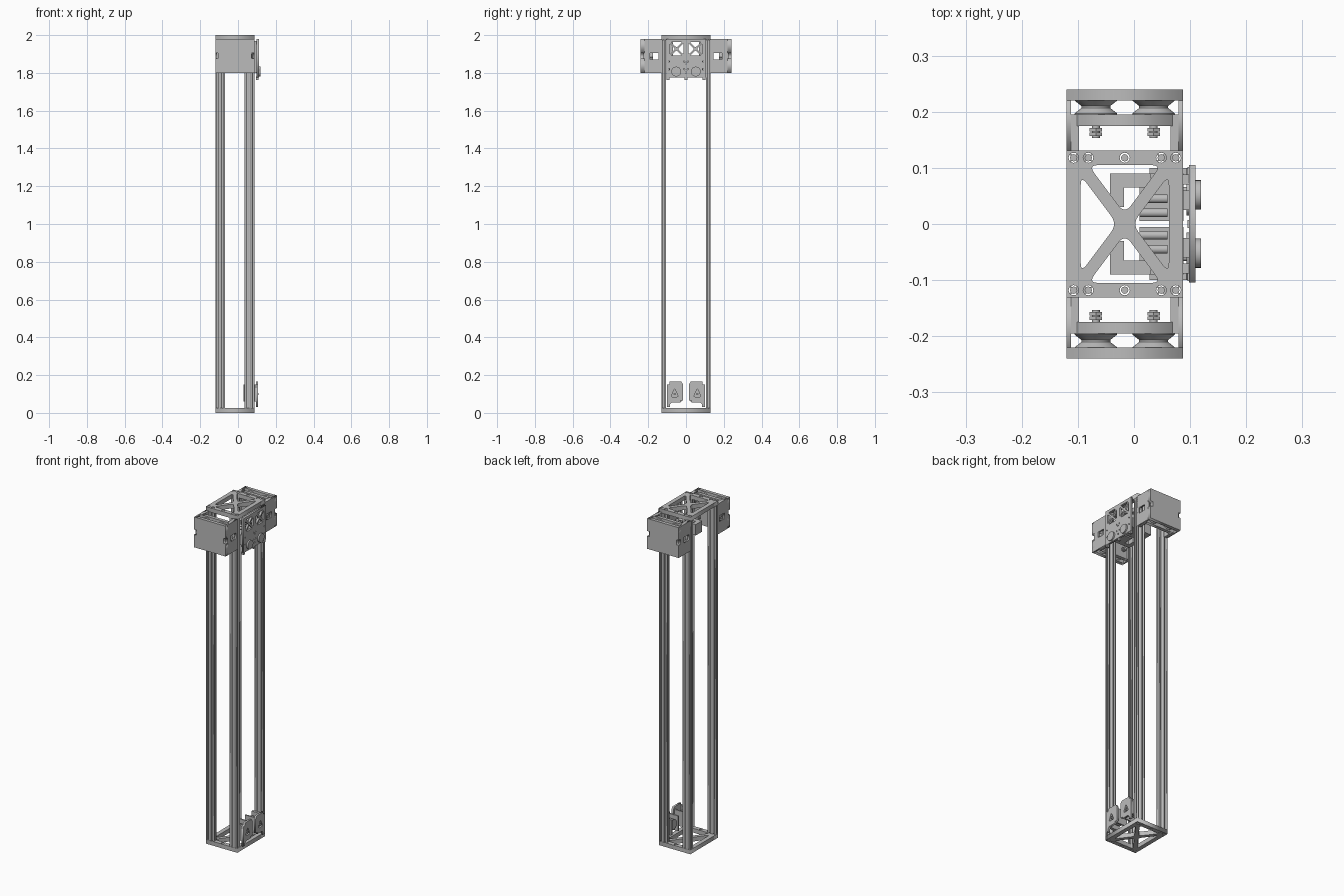
import bpy, bmesh, math
from mathutils import Vector, Matrix

cube = bpy.data.objects.get("Cube")
if cube:
    bpy.data.objects.remove(cube, do_unlink=True)

GREY = (0.5, 0.5, 0.5, 1)
grey = bpy.data.materials.new("satin_grey")
grey.use_nodes = True
grey.diffuse_color = GREY
grey.node_tree.nodes["Principled BSDF"].inputs["Base Color"].default_value = GREY

# Local (u, v, thickness) axes for plates facing each direction
FACING = {
    "z": Matrix.Identity(4),
    "x": Matrix(((0, 0, 1, 0), (1, 0, 0, 0), (0, 1, 0, 0), (0, 0, 0, 1))),
    "y": Matrix(((1, 0, 0, 0), (0, 0, -1, 0), (0, 1, 0, 0), (0, 0, 0, 1))),
}
MID_X = -0.0165          # centre of the tower
HALF_X, HALF_Y = 0.1035, 0.131
FOOT, HEAD = 0.025, 1.975


def add(name, mesh):
    mesh.materials.clear()
    mesh.materials.append(grey)
    ob = bpy.data.objects.new(name, mesh)
    bpy.context.collection.objects.link(ob)
    return ob


def box(name, x, y, z):
    bm = bmesh.new()
    bmesh.ops.create_cube(bm, size=1)
    for v in bm.verts:
        v.co = [(a + b) / 2 + c * abs(b - a) for (a, b), c in zip((x, y, z), v.co)]
    mesh = bpy.data.meshes.new(name)
    bm.to_mesh(mesh)
    bm.free()
    return add(name, mesh)


def rod(name, center, radius, length, axis, sides=20):
    bm = bmesh.new()
    bmesh.ops.create_cone(bm, cap_ends=True, segments=sides, radius1=radius,
                          radius2=radius, depth=length)
    bm.transform(Matrix.Translation(center) @ FACING[axis])
    for f in bm.faces:
        f.smooth = sides > 8 and len(f.verts) == 4
    mesh = bpy.data.meshes.new(name)
    bm.to_mesh(mesh)
    bm.free()
    return add(name, mesh)


def plate(name, outline, holes, lo, hi, axis):
    """Flat plate with holes, extruded between lo and hi along an axis."""
    curve = bpy.data.curves.new(name, "CURVE")
    curve.dimensions, curve.fill_mode = "2D", "BOTH"
    curve.extrude = (hi - lo) / 2
    for loop in [outline] + holes:
        spline = curve.splines.new("POLY")
        spline.points.add(len(loop) - 1)
        for p, (u, v) in zip(spline.points, loop):
            p.co = (u, v, 0, 1)
        spline.use_cyclic_u = True
    temp = bpy.data.objects.new("temp", curve)
    bpy.context.collection.objects.link(temp)
    bpy.context.view_layer.update()
    mesh = bpy.data.meshes.new_from_object(temp.evaluated_get(bpy.context.evaluated_depsgraph_get()))
    bpy.data.objects.remove(temp, do_unlink=True)
    mesh.name = name
    offset = Vector([(lo + hi) / 2 if a == axis else 0 for a in "xyz"])
    mesh.transform(Matrix.Translation(offset) @ FACING[axis])
    return add(name, mesh)


def rect(u0, u1, v0, v1):
    return [(u0, v0), (u1, v0), (u1, v1), (u0, v1)]


def circle(u, v, r, n=16):
    return [(u + r * math.cos(2 * math.pi * i / n), v + r * math.sin(2 * math.pi * i / n)) for i in range(n)]


def rounded(points, r, steps=5):
    out = []
    for i, p in enumerate(points):
        p = Vector(p)
        a = p + (Vector(points[i - 1]) - p).normalized() * r
        b = p + (Vector(points[(i + 1) % len(points)]) - p).normalized() * r
        for k in range(steps + 1):
            t = k / steps
            out.append(tuple(a * (1 - t) ** 2 + p * 2 * t * (1 - t) + b * t * t))
    return out


def brace_holes(cu, cv, w, h, s, r):
    """Four rounded triangles that leave a diagonal cross."""
    slope = h / w
    a, b = slope * (w - s), (h - s * slope) / slope
    holes = []
    for k in (-1, 1):
        holes.append(rounded([(cu + k * w, cv - a), (cu + k * w, cv + a), (cu + k * s, cv)], r))
        holes.append(rounded([(cu - b, cv + k * h), (cu + b, cv + k * h), (cu, cv + k * s * slope)], r))
    return holes


# End plates with diagonal bracing and screws
screw_x = [MID_X + d for d in (-0.091, -0.065, 0, 0.065, 0.091)]
screws = [(x, k * 0.118) for x in screw_x for k in (-1, 1)]
for name, lo, hi in (("base_plate", 0, FOOT), ("top_plate", HEAD, 2)):
    holes = brace_holes(MID_X, 0, 0.0785, 0.105, 0.0135, 0.018)
    holes += [circle(x, y, 0.009) for x, y in screws]
    plate(name, rect(MID_X - HALF_X, MID_X + HALF_X, -HALF_Y, HALF_Y), holes, lo, hi, "z")
    for x, y in screws:
        rod(name + "_screw", (x, y, (lo + hi) / 2), 0.0065, hi - lo - 0.004, "z", 12)

# Slotted double-width columns
SLOT = [(-.004, 0), (-.004, .002), (-.0075, .002), (-.0075, .0045), (-.003, .008)]
SLOT += [(-t, d) for t, d in reversed(SLOT)]
CELL = 0.013


def slot_side(center, tangent, inward):
    return [tuple(Vector(center) + Vector(tangent) * t + Vector(inward) * d) for t, d in SLOT]


def column_outline(cx, cy):
    c = CELL
    loop = [(-2 * c, -c)] + slot_side((-c, -c), (1, 0), (0, 1)) + slot_side((c, -c), (1, 0), (0, 1))
    loop += [(2 * c, -c)] + slot_side((2 * c, 0), (0, 1), (-1, 0))
    loop += [(-u, -v) for u, v in loop]
    return [(cx + u, cy + v) for u, v in loop]


for kx in (-1, 1):
    for ky in (-1, 1):
        cx, cy = MID_X + kx * 0.0775, ky * 0.118
        bores = [circle(cx + k * CELL, cy, 0.003, 8) for k in (-1, 1)]
        plate("column", column_outline(cx, cy), bores, FOOT, HEAD, "z")

# V-groove wheel, turned about the y axis
WHEEL = [(0, -.0135), (.038, -.0135), (.038, -.0115), (.026, -.002), (.026, .002), (.038, .0115), (.038, .0135), (0, .0135)]


def wheel(x, y, z):
    bm = bmesh.new()
    vs = [bm.verts.new((r, h, 0)) for r, h in WHEEL]
    es = [bm.edges.new(pair) for pair in zip(vs, vs[1:])]
    bmesh.ops.spin(bm, geom=vs + es, axis=(0, 1, 0), cent=(0, 0, 0), steps=32, angle=math.tau)
    bmesh.ops.remove_doubles(bm, verts=bm.verts, dist=1e-5)
    bmesh.ops.recalc_face_normals(bm, faces=bm.faces)
    bm.transform(Matrix.Translation((x, y, z)))
    mesh = bpy.data.meshes.new("wheel")
    bm.to_mesh(mesh)
    bm.free()
    mesh.shade_smooth()
    mesh.set_sharp_from_angle(angle=math.radians(25))
    add("wheel", mesh)


# Wheel carriages on the front and back
X0, X1 = MID_X - HALF_X, MID_X + HALF_X
Z0, Z1, ZM = 1.80, 1.98, 1.89
for s in (-1, 1):
    n = 0.015
    half = [(X1, Z0), (X1, ZM - n), (X1 - n, ZM - n), (X1 - n, ZM + n), (X1, ZM + n), (X1, Z1)]
    face = half + [(2 * MID_X - x, z) for x, z in reversed(half)]
    lo, hi = sorted((s * 0.22, s * 0.24))
    plate("carriage_face", face, [], lo, hi, "y")
    lo, hi = sorted((s * 0.175, s * 0.195))
    plate("carriage_inner_plate", rect(X0 + .018, X1 - .018, Z0, Z1), [rect(MID_X - .09, MID_X + .09, ZM - .01, ZM + .01)], lo, hi, "y")
    # Side cheeks with outer notches and a middle window
    cheek = [(.13, Z0), (.24, Z0), (.24, 1.825), (.222, 1.825), (.222, 1.84), (.24, 1.84), (.24, ZM - n), (.225, ZM - n)]
    cheek += [(y, 2 * ZM - z) for y, z in reversed(cheek)]
    cheek = [(s * y, z) for y, z in cheek]
    window = rect(s * .145, s * .19, ZM - .02, ZM + .014)
    for a, b in ((X0, X0 + .008), (X1 - .008, X1)):
        plate("carriage_cheek", cheek, [window], a, b, "x")
    for a, b in ((X0 + .008, X0 + .022), (X1 - .022, X1 - .008)):
        for z0, z1 in ((Z0, ZM - .025), (ZM + .025, Z1)):
            box("cheek_rib", (a, b), (s * .131, s * .195), (z0, z1))
    for x in (MID_X - .0515, MID_X + .0515):
        for z in (ZM - .045, ZM + .045):
            wheel(x, s * .2085, z)
            rod("axle", (x, s * .188, z), .007, .07, "y", 12)
            for y in (.168, .16):
                rod("axle_nut", (x, s * y, z), .013, .007, "y", 6)

# Drive panel on the left side
panel_holes = []
for y in (-.05, .05):
    panel_holes += brace_holes(y, 1.927, .036, .036, .007, .007)
    panel_holes += [circle(y + d, 1.86, .004, 8) for d in (-.04, .04)]
panel_holes += [circle(y, z, .004, 8) for y, z in ((-.01, 1.82), (.01, 1.82), (0, 1.85), (0, 1.80), (-.09, 1.82), (.09, 1.82))]
plate("drive_panel", rect(-.104, .105, 1.775, 1.98), panel_holes, .098, .11, "x")
for y in (-.095, 0, .095):
    box("panel_foot", (.095, .108), (y - .007, y + .007), (1.762, 1.78))
for s in (-1, 1):
    rod("pulley_boss", (.114, s * .052, 1.807), .026, .01, "x", 28)
    box("panel_spacer", (.085, .099), (s * .07, s * .088), (1.80, 1.97))
    box("panel_spacer", (.085, .099), (s * .025, s * .06), (1.80, 1.85))
    # Motors behind the panel
    box("motor_arm", (-.043, -.018), (s * .03, s * .09), (1.81, 1.875))
    box("motor_body", (-.02, .03), (s * .065, s * .09), (1.81, 1.875))
    box("motor_mount", (.01, .088), (s * .005, s * .09), (1.81, 1.87))
    for y in (.02, .045):
        rod("motor_shaft", (.035, s * y, 1.885), .008, .05, "x", 14)

    # Lower idler brackets
    shape = [(.015, .065), (.03, .065), (.03, .055), (.075, .055), (.085, .045), (.085, .03), (.1, .03),
             (.1, .15), (.088, .15), (.088, .165), (.025, .165), (.015, .15)]
    cut = rounded([(.04, .085), (.08, .085), (.06, .13)], .01)
    plate("idler_bracket", [(s * y, z) for y, z in shape], [[(s * y, z) for y, z in cut]], .094, .106, "x")
    for y0, y1 in ((.025, .033), (.086, .1)):
        box("idler_cheek", (.028, .095), (s * y0, s * y1), (.06, .15))
    rod("idler_pulley", (.06, s * .06, .105), .03, .04, "x", 24)
    rod("idler_shaft", (.085, s * .06, .1), .006, .046, "x", 12)
